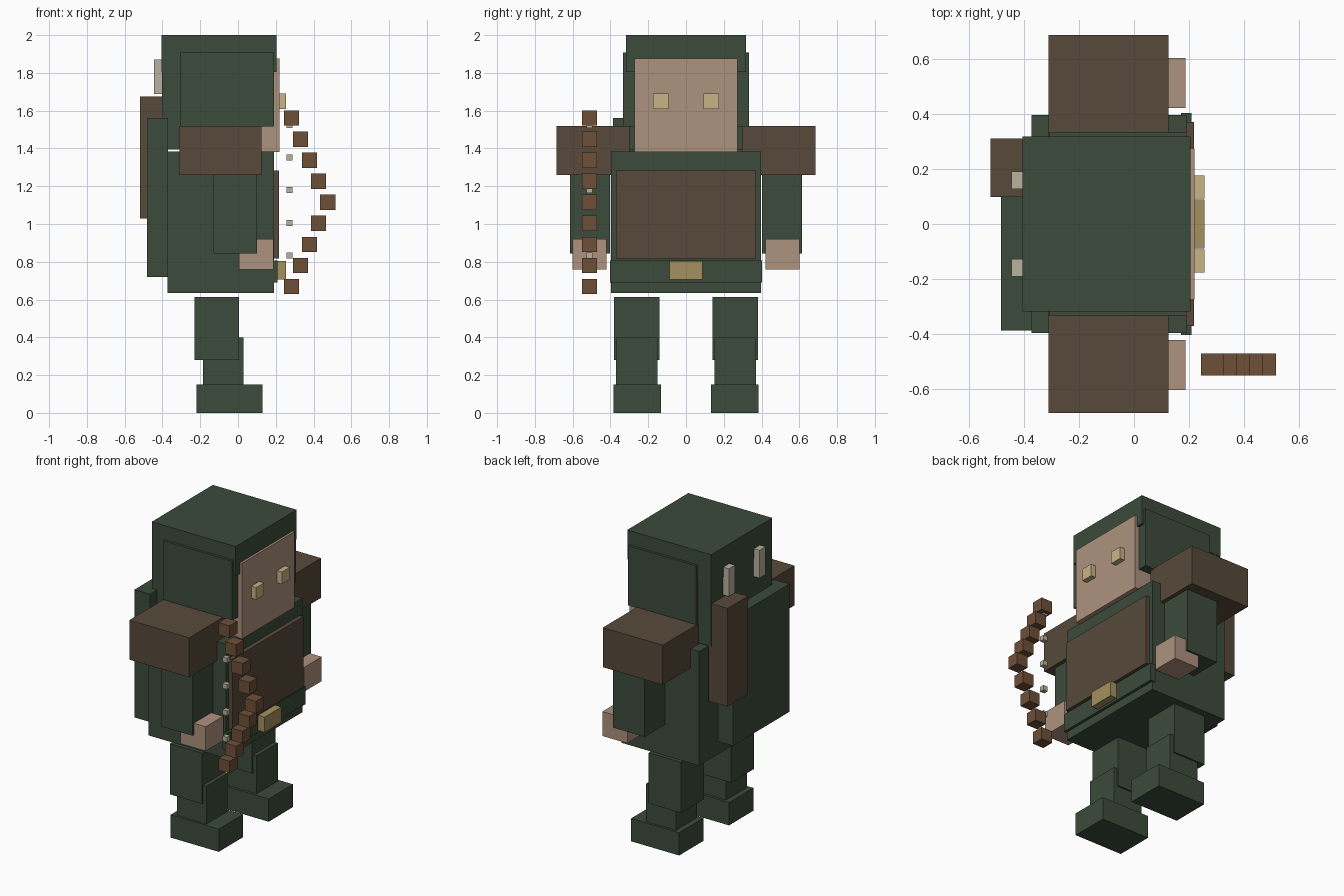
import bpy

old = bpy.data.objects.get("Cube")
if old:
    bpy.data.objects.remove(old, do_unlink=True)


def material(name, rgb):
    mat = bpy.data.materials.new(name)
    mat.use_nodes = True
    mat.diffuse_color = (*rgb, 1)
    node = next(n for n in mat.node_tree.nodes if n.type == "BSDF_PRINCIPLED")
    node.inputs["Base Color"].default_value = (*rgb, 1)
    node.inputs["Roughness"].default_value = 0.9
    return mat


green = material("forest_green", (0.045, 0.070, 0.044))
skin = material("skin", (0.423, 0.287, 0.205))
leather = material("dark_leather", (0.095, 0.068, 0.042))
wood = material("bow_wood", (0.156, 0.080, 0.040))
tan = material("eye_tan", (0.578, 0.456, 0.242))
gold = material("dull_gold", (0.376, 0.283, 0.114))
pale = material("pale_feather", (0.491, 0.445, 0.342))


def box(name, x, y, z, mat):
    """Box spanning the given (low, high) range on each axis."""
    spans = (x, y, z)
    bpy.ops.mesh.primitive_cube_add(size=1, location=[(a + b) / 2 for a, b in spans])
    ob = bpy.context.object
    ob.name = name
    ob.scale = [b - a for a, b in spans]
    bpy.ops.object.transform_apply(location=False, rotation=False, scale=True)
    ob.data.materials.append(mat)
    return ob


def pair(name, x, y, z, mat):
    """Box and its mirror image across the y = 0 plane."""
    box("left_" + name, x, y, z, mat)
    box("right_" + name, x, (-y[1], -y[0]), z, mat)


def cube(name, centre, size, mat):
    box(name, *[(c - size / 2, c + size / 2) for c in centre], mat)


# Legs
pair("foot", (-0.22, 0.13), (0.133, 0.385), (0, 0.15), green)
pair("shin", (-0.185, 0.03), (0.15, 0.37), (0.15, 0.40), green)
pair("thigh", (-0.23, 0.005), (0.14, 0.38), (0.28, 0.613), green)

# Torso, chest plate and belt
box("torso", (-0.372, 0.19), (-0.396, 0.396), (0.635, 1.385), green)
box("chest_plate", (0.17, 0.218), (-0.37, 0.37), (0.818, 1.282), leather)
box("belt", (0.17, 0.208), (-0.403, 0.403), (0.69, 0.808), green)
box("buckle", (0.19, 0.255), (-0.088, 0.088), (0.705, 0.805), gold)

# Arms
pair("shoulder_pad", (-0.31, 0.125), (0.30, 0.685), (1.26, 1.52), leather)
pair("arm", (-0.13, 0.10), (0.403, 0.615), (0.843, 1.28), green)
pair("hand", (0.005, 0.187), (0.42, 0.602), (0.76, 0.92), skin)

# Head and hood
box("head", (-0.30, 0.22), (-0.273, 0.273), (1.38, 1.877), skin)
pair("eye", (0.20, 0.255), (0.093, 0.175), (1.61, 1.69), tan)
box("hood_top", (-0.405, 0.205), (-0.317, 0.317), (1.805, 2.0), green)
box("hood_back", (-0.403, -0.28), (-0.315, 0.315), (1.395, 1.81), green)
pair("hood_side", (-0.307, 0.19), (0.265, 0.333), (1.515, 1.907), green)
pair("feather", (-0.445, -0.40), (0.127, 0.19), (1.687, 1.87), pale)

# Cape and quiver on the back
box("cape", (-0.482, -0.37), (-0.386, 0.20), (0.72, 1.56), green)
box("quiver", (-0.52, -0.38), (0.098, 0.31), (1.03, 1.675), leather)

# Bow: a chevron of wooden cubes with a dotted string behind it
for i in range(-4, 5):
    cube(f"bow_block_{i + 5}", (0.475 - 0.0478 * abs(i), -0.51, 1.115 + 0.1113 * i), 0.08, wood)
for i in range(5):
    cube(f"bow_string_{i + 1}", (0.273, -0.51, 0.833 + 0.173 * i), 0.032, pale)
